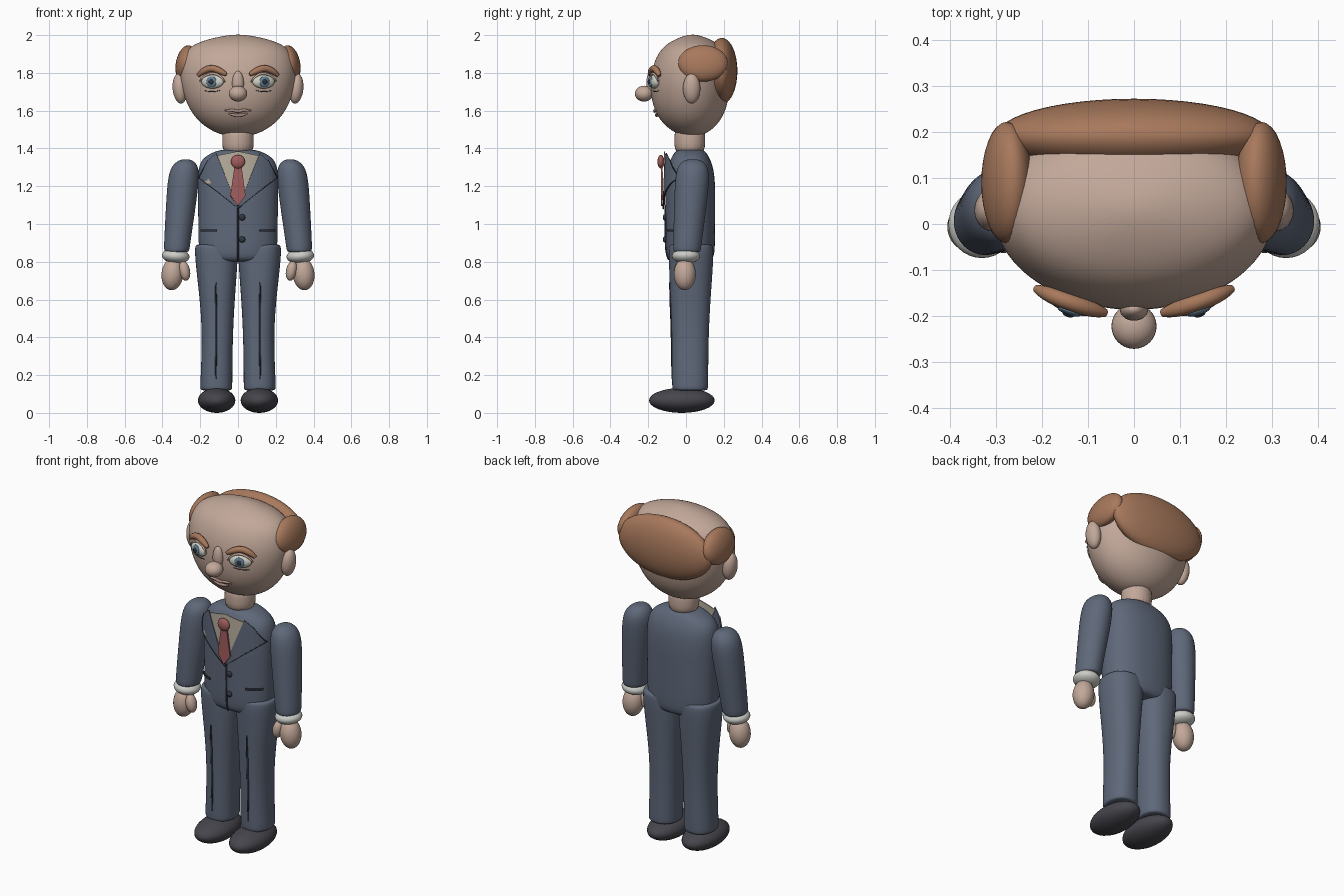
import bpy, bmesh, math
from mathutils import Vector, Matrix, Euler

if "Cube" in bpy.data.objects:
    bpy.data.objects.remove(bpy.data.objects["Cube"])


def material(name, rgb):
    m = bpy.data.materials.new(name)
    m.diffuse_color = (*rgb, 1)
    m.use_nodes = True
    m.node_tree.nodes["Principled BSDF"].inputs["Base Color"].default_value = m.diffuse_color
    return m


SKIN = material("skin", (.54, .39, .32))
SUIT = material("suit", (.115, .14, .195))
DARK = material("dark_suit", (.03, .035, .05))
HAIR = material("hair", (.39, .19, .107))
TIE = material("tie", (.36, .11, .11))
SHOE = material("shoe", (.06, .06, .073))
SHIRT = material("shirt", (.48, .43, .34))
CUFF = material("cuff", (.60, .60, .57))
WHITE = material("eye_white", (.62, .62, .55))
IRIS = material("iris", (.12, .22, .30))
LIP = material("lip", (.42, .26, .23))


def finish(name, bm, mat, smooth=True):
    bmesh.ops.recalc_face_normals(bm, faces=bm.faces[:])
    me = bpy.data.meshes.new(name)
    bm.to_mesh(me)
    bm.free()
    if smooth:
        me.shade_smooth()
    ob = bpy.data.objects.new(name, me)
    ob.data.materials.append(mat)
    bpy.context.collection.objects.link(ob)
    return ob


def loft(name, secs, mat, power=2.0, n=24, side=1):
    """Stack superellipse rings given as (z, cx, cy, rx, ry)."""
    bm = bmesh.new()
    rings = []
    for z, cx, cy, rx, ry in secs:
        ring = []
        for i in range(n):
            c, s = math.cos(math.tau * i / n), math.sin(math.tau * i / n)
            x = cx + rx * math.copysign(abs(c) ** (2 / power), c)
            y = cy + ry * math.copysign(abs(s) ** (2 / power), s)
            ring.append(bm.verts.new((side * x, y, z)))
        rings.append(ring)
    for a, b in zip(rings, rings[1:]):
        for i in range(n):
            j = (i + 1) % n
            bm.faces.new((a[i], a[j], b[j], b[i]))
    bm.faces.new(rings[0])
    bm.faces.new(rings[-1])
    ob = finish(name, bm, mat)
    ob.modifiers.new("round", 'SUBSURF').levels = 2
    ob.modifiers["round"].render_levels = 2
    return ob


def front_y(secs, x, z, power=2.0):
    """Front surface of a loft at x, z."""
    z = min(max(z, secs[0][0]), secs[-1][0])
    for a, b in zip(secs, secs[1:]):
        if a[0] <= z <= b[0]:
            t = (z - a[0]) / (b[0] - a[0])
            _, _, cy, rx, ry = [p + (q - p) * t for p, q in zip(a, b)]
            return cy - ry * max(0, 1 - abs(x / rx) ** power) ** (1 / power)


def ball(name, loc, radii, mat, rot=(0, 0, 0), seg=32):
    bm = bmesh.new()
    bmesh.ops.create_uvsphere(bm, u_segments=seg, v_segments=seg // 2, radius=1)
    m = Matrix.Translation(loc) @ Euler(rot).to_matrix().to_4x4() @ Matrix.Diagonal((*radii, 1))
    bmesh.ops.transform(bm, matrix=m, verts=bm.verts[:])
    return finish(name, bm, mat)


def tube(name, pts, r, mat, ends=.5):
    cu = bpy.data.curves.new(name, 'CURVE')
    cu.dimensions, cu.bevel_depth, cu.bevel_resolution, cu.use_fill_caps = '3D', r, 4, True
    sp = cu.splines.new('NURBS')
    sp.points.add(len(pts) - 1)
    sp.use_endpoint_u, sp.order_u, sp.resolution_u = True, 3, 8
    for i, p in enumerate(pts):
        sp.points[i].co = (*p, 1)
        sp.points[i].radius = ends if i in (0, len(pts) - 1) else 1
    ob = bpy.data.objects.new(name, cu)
    cu.materials.append(mat)
    bpy.context.collection.objects.link(ob)
    return ob


# Ring sections for the lofted body parts
HEAD = [(1.466, 0, .03, .05, .03), (1.478, 0, .028, .11, .08), (1.52, 0, .025, .185, .138),
        (1.58, 0, .022, .243, .182), (1.66, 0, .021, .285, .207), (1.75, 0, .023, .308, .214),
        (1.83, 0, .028, .31, .208), (1.90, 0, .033, .29, .185), (1.95, 0, .035, .245, .145),
        (1.985, 0, .035, .14, .08), (2.003, 0, .035, .03, .02)]
TORSO = [(.80, 0, .023, .12, .08), (.805, 0, .023, .175, .11), (.83, 0, .023, .203, .128),
         (.90, 0, .023, .212, .132), (1.05, 0, .023, .212, .132), (1.2, 0, .023, .216, .134),
         (1.3, 0, .023, .213, .124), (1.355, 0, .023, .185, .1), (1.385, 0, .023, .12, .08),
         (1.395, 0, .023, .08, .06)]
LEG = [(.118, .115, .022, .07, .08), (.122, .115, .022, .086, .096), (.16, .115, .022, .085, .096),
       (.45, .107, .022, .08, .098), (.7, .112, .025, .103, .113), (.82, .114, .027, .114, .119),
       (.875, .115, .027, .114, .119), (.89, .115, .027, .108, .112), (.893, .115, .027, .09, .09)]
ARM = [(.85, .325, .005, .05, .06), (.853, .325, .005, .068, .074), (.9, .322, .008, .07, .076),
       (1.1, .302, .023, .08, .087), (1.26, .287, .035, .085, .093), (1.315, .28, .035, .066, .075),
       (1.338, .277, .035, .035, .045), (1.342, .277, .035, .015, .02)]
TP = 2.3


def plate(name, pts, off, mat, thick=.006, level=1.16):
    """Flat x-z outline bent round the chest."""
    bm = bmesh.new()
    bm.faces.new([bm.verts.new((x, 0, z)) for x, z in pts])
    for i in range(-11, 12):
        bmesh.ops.bisect_plane(bm, geom=bm.verts[:] + bm.edges[:] + bm.faces[:],
                               plane_co=(i * .02, 0, 0), plane_no=(1, 0, 0))
    for v in bm.verts:
        v.co.y = front_y(TORSO, v.co.x, level, TP) - off
    ob = finish(name, bm, mat, False)
    mod = ob.modifiers.new("thickness", 'SOLIDIFY')
    mod.thickness, mod.offset = thick, 0
    return ob


# Head, neck and jacket body
loft("head", HEAD, SKIN)
loft("neck", [(1.36, 0, .02, .085, .083), (1.45, 0, .02, .084, .082), (1.52, 0, .02, .084, .082)], SKIN)
loft("jacket", TORSO, SUIT, TP)

# Nose and mouth
ball("nose_tip", (0, -.222, 1.69), (.049, .049, .042), SKIN)
ball("nose_bridge", (0, -.185, 1.745), (.031, .025, .065), SKIN)
for nm, pts in (("upper_lip", [(-.07, 1.6), (-.03, 1.604), (0, 1.594), (.03, 1.604), (.07, 1.6)]),
                ("lower_lip", [(-.05, 1.585), (-.025, 1.576), (0, 1.574), (.025, 1.576), (.05, 1.585)])):
    tube(nm, [(x, front_y(HEAD, x, z), z) for x, z in pts], .008, LIP)

# Back hair
ball("back_hair", (0, .19, 1.81), (.30, .082, .175), HAIR, seg=48)

# Shirt, tie and jacket details
plate("shirt_front", [(-.12, 1.36), (0, 1.385), (.12, 1.36), (0, 1.1)], .004, SHIRT)
ball("tie_knot", (0, -.133, 1.33), (.037, .018, .036), TIE)
plate("tie_blade", [(-.018, 1.31), (.018, 1.31), (.04, 1.15), (0, 1.095), (-.04, 1.15)], .018, TIE, .01)
plate("pocket_square", [(-.185, 1.215), (-.14, 1.215), (-.155, 1.24)], .008, SHIRT)
tube("front_seam", [(0, front_y(TORSO, 0, z, TP), z) for z in (.81, .84, .95, 1.1)], .005, DARK, 1)
for z in (1.035, .918):
    ball("button", (.022, -.112, z), (.017, .011, .017), DARK, seg=16)

for s, tag in ((-1, "left"), (1, "right")):
    # Eye: white, iris, pupil and lids
    ex, ez = .135, 1.753
    for nm, r, d, m in (("eye", (.062, .024, .036), 0, WHITE), ("iris", (.028, .01, .029), .018, IRIS),
                        ("pupil", (.013, .006, .014), .026, DARK)):
        ball(f"{tag}_{nm}", (s * (ex + d * .3), -.17 - d, ez), r, m, (0, 0, s * .33), 24)
    for nm, pts, r, off, m in (
            ("upper_lid", [(.07, 1.752), (.095, 1.795), (.17, 1.797), (.203, 1.757)], .007, .012, SKIN),
            ("lower_line", [(.095, 1.707), (.135, 1.696), (.18, 1.706)], .003, 0, DARK),
            ("eyebrow", [(.062, 1.79), (.085, 1.806), (.14, 1.828), (.19, 1.808), (.212, 1.785)],
             .018, .012, HAIR)):
        tube(f"{tag}_{nm}", [(s * x, front_y(HEAD, x, z) - off, z) for x, z in pts], r, m)

    # Ear and side hair
    ball(f"{tag}_ear", (s * .308, .03, 1.717), (.038, .046, .08), SKIN, (0, s * .1, 0))
    ball(f"{tag}_side_hair", (s * .276, .09, 1.85), (.053, .132, .098), HAIR, (0, -s * .2, 0))

    # Lapel, pocket slit
    plate(f"{tag}_lapel", [(s * x, z) for x, z in
                           ((.115, 1.375), (.16, 1.335), (.207, 1.245), (.1, 1.165), (.0, 1.085))],
          .008, SUIT)
    plate(f"{tag}_lapel_edge", [(s * x, z) for x, z in
                                ((.16, 1.338), (.21, 1.245), (.1, 1.161), (0, 1.08),
                                 (.1, 1.166), (.204, 1.245))], .01, DARK, .007)
    plate(f"{tag}_pocket", [(s * x, z) for x, z in
                            ((.115, .96), (.195, .96), (.195, .972), (.115, .972))], .003, DARK, level=.97)

    # Arm, cuff, hand and thumb
    loft(f"{tag}_sleeve", ARM, SUIT, side=s)
    ball(f"{tag}_cuff", (s * .33, 0, .83), (.073, .074, .04), CUFF, (0, -s * .08, 0))
    ball(f"{tag}_hand", (s * .347, -.006, .735), (.058, .058, .086), SKIN, (0, -s * .1, 0))
    ball(f"{tag}_thumb", (s * .283, -.03, .752), (.029, .033, .053), SKIN, (0, s * .2, 0))
    for x in (.333, .365):
        tube(f"{tag}_finger_line", [(s * x, -.058, .715), (s * x, -.052, .69), (s * x, -.042, .675)],
             .002, DARK)

    # Trouser leg, crease and shoe
    loft(f"{tag}_trouser_leg", LEG, SUIT, 2.3, side=s)
    tube(f"{tag}_crease", [(s * .117, front_y(LEG, 0, z) + .001, z) for z in (.18, .3, .45, .58, .69)],
         .006, DARK)
    ball(f"{tag}_shoe", (s * .113, -.022, .066), (.099, .174, .066), SHOE)
